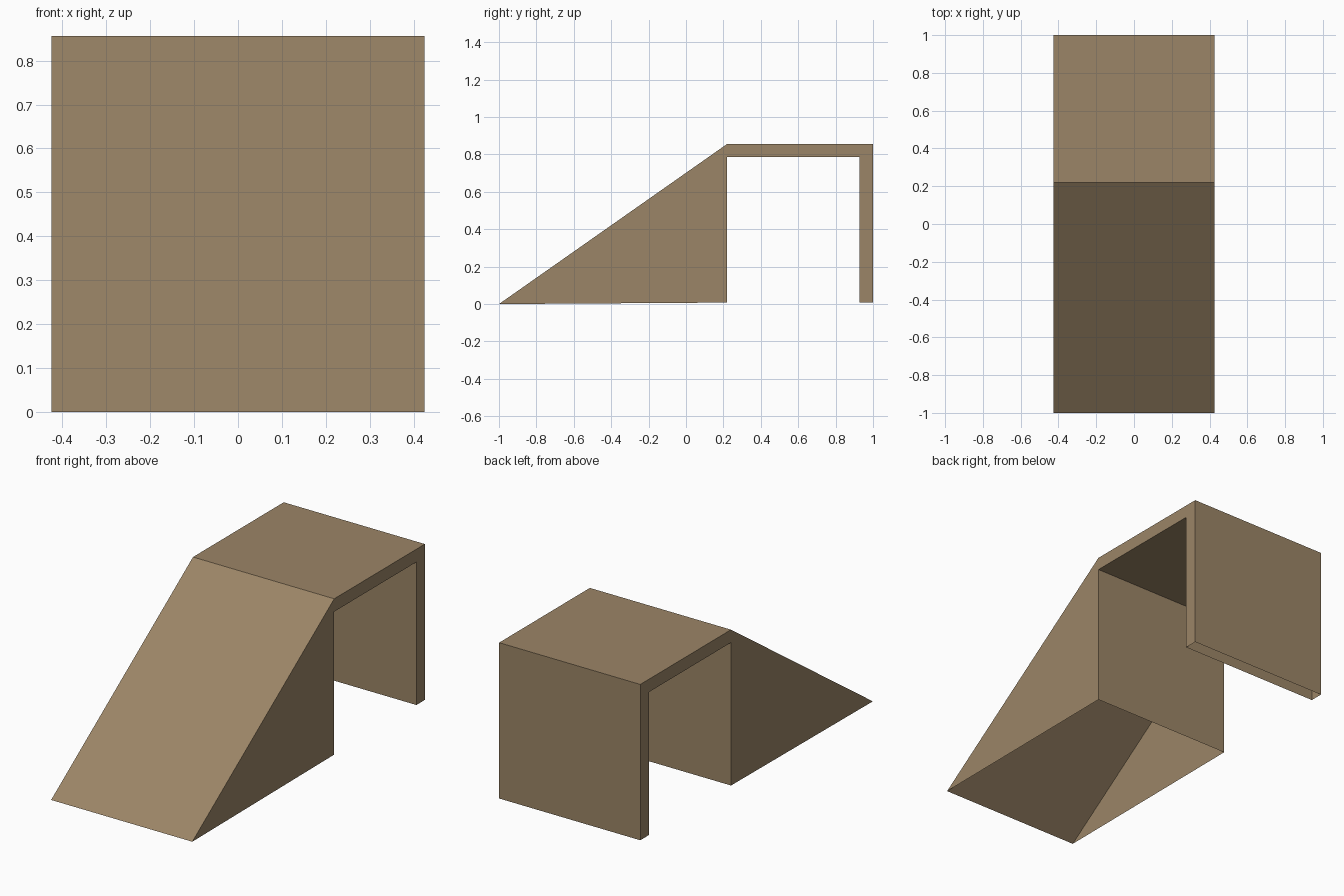
import bpy, bmesh

if "Cube" in bpy.data.objects:
    bpy.data.objects.remove(bpy.data.objects["Cube"])

HALF_W = 0.425

brown = bpy.data.materials.new("brown wood")
brown.diffuse_color = (0.33, 0.235, 0.135, 1)
brown.use_nodes = True
brown.node_tree.nodes["Principled BSDF"].inputs["Base Color"].default_value = brown.diffuse_color

# Side outline (y, z): ramp, deck and rear leg
profile = [(-1, 0), (0.22, 0.008), (0.22, 0.786), (0.927, 0.786),
           (0.927, 0.008), (1, 0.008), (1, 0.856), (0.22, 0.856)]
open_edges = {0, 4}  # undersides of ramp and leg are open

bm = bmesh.new()
right, left = [[bm.verts.new((x, y, z)) for y, z in profile]
               for x in (HALF_W, -HALF_W)]
n = len(profile)

# Panels across the width
for i in range(n):
    if i not in open_edges:
        j = (i + 1) % n
        bm.faces.new((right[i], left[i], left[j], right[j]))

# Side walls: ramp triangle, deck strip, leg strip
for side, flip in ((right, False), (left, True)):
    for idx in ((0, 1, 2, 7), (2, 3, 6, 7), (3, 4, 5, 6)):
        loop = [side[i] for i in idx]
        bm.faces.new(loop[::-1] if flip else loop)
bmesh.ops.recalc_face_normals(bm, faces=bm.faces[:])
bmesh.ops.dissolve_limit(bm, angle_limit=0.01, verts=bm.verts[:], edges=bm.edges[:])

mesh = bpy.data.meshes.new("ramp_platform")
bm.to_mesh(mesh)
bm.free()
mesh.materials.append(brown)
obj = bpy.data.objects.new("ramp_platform", mesh)
bpy.context.collection.objects.link(obj)
